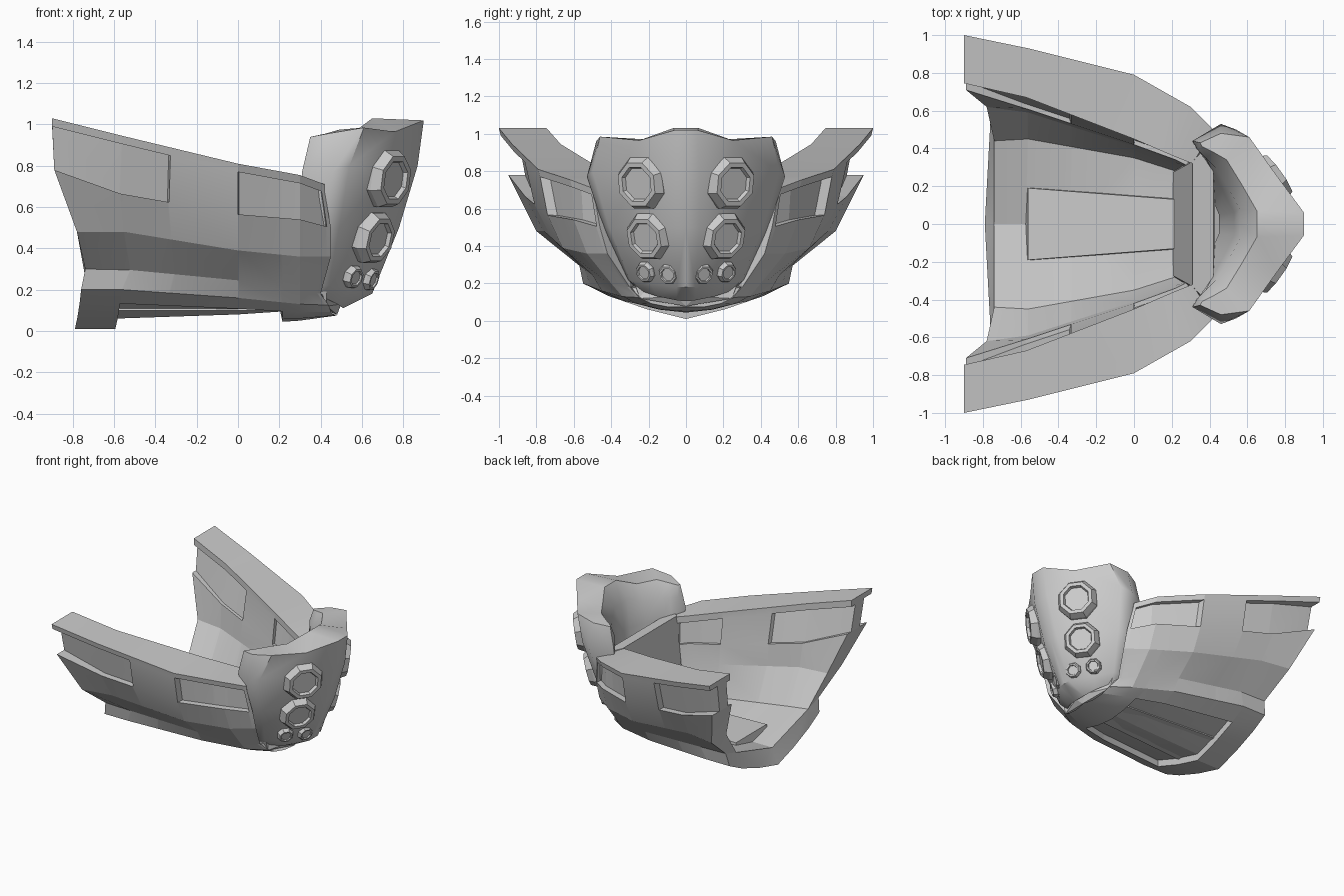
import bpy, bmesh, math
from mathutils import Vector, Matrix

cube = bpy.data.objects.get("Cube")
if cube:
    bpy.data.objects.remove(cube, do_unlink=True)

grey = bpy.data.materials.new("hull grey")
grey.use_nodes = True
colour = (0.6, 0.6, 0.6, 1)
grey.diffuse_color = colour
grey.node_tree.nodes["Principled BSDF"].inputs["Base Color"].default_value = colour


def finish(bm, name, angle=25):
    """Turn a bmesh into a shaded object."""
    bmesh.ops.remove_doubles(bm, verts=bm.verts, dist=0.0005)
    bmesh.ops.recalc_face_normals(bm, faces=bm.faces)
    mesh = bpy.data.meshes.new(name)
    bm.to_mesh(mesh)
    bm.free()
    mesh.materials.append(grey)
    obj = bpy.data.objects.new(name, mesh)
    bpy.context.collection.objects.link(obj)
    bpy.ops.object.select_all(action='DESELECT')
    obj.select_set(True)
    bpy.context.view_layer.objects.active = obj
    bpy.ops.object.shade_smooth_by_angle(angle=math.radians(angle))
    return obj


def mirrored_loft(sections, name, closed, cap_start, cap_end, angle=25):
    """Skin a row of profiles and mirror the skin across the centre plane."""
    bm = bmesh.new()
    rows = [[bm.verts.new(p) for p in section] for section in sections]
    count = len(rows[0])
    for a, b in zip(rows, rows[1:]):
        for i in range(count if closed else count - 1):
            j = (i + 1) % count
            bm.faces.new((a[i], a[j], b[j], b[i]))
    if cap_start:
        bm.faces.new(rows[0])
    if cap_end:
        bm.faces.new(rows[-1])
    bmesh.ops.remove_doubles(bm, verts=bm.verts, dist=0.0005)
    bmesh.ops.triangulate(bm, faces=[f for f in bm.faces if len(f.verts) > 4])
    bmesh.ops.mirror(bm, geom=bm.verts[:] + bm.edges[:] + bm.faces[:],
                     matrix=Matrix(), merge_dist=0.001, axis='Y')
    return finish(bm, name, angle)


def solid_from_points(half_points, name):
    """Convex block from points on one side, repeated on the other."""
    bm = bmesh.new()
    for x, y, z in half_points:
        for side in (-1, 1):
            bm.verts.new((x, y * side, z))
    bmesh.ops.remove_doubles(bm, verts=bm.verts, dist=0.0005)
    bmesh.ops.convex_hull(bm, input=bm.verts)
    return finish(bm, name, 15)


# Lengthwise lines of the hull, each from the rear tip to the front
outer = {
    "rim": [(-.9, 1, 1.03), (-.56, .93, .945), (0, .79, .81), (.3, .62, .755), (.42, .5, .71)],
    "ledge": [(-.89, .95, .78), (-.57, .86, .665), (0, .74, .565), (.3, .6, .54), (.45, .46, .5)],
    "bilge": [(-.78, .8, .48), (-.55, .76, .48), (0, .66, .39), (.3, .53, .36), (.45, .42, .36)],
    "chine": [(-.74, .57, .3), (-.52, .57, .295), (0, .5, .245), (.3, .4, .2), (.4, .3, .18)],
    "bottom": [(-.76, .55, .2), (-.56, .55, .2), (0, .45, .16), (.3, .34, .13), (.44, .25, .125)],
    "keel": [(-.79, 0, .01), (-.59, 0, .01), (0, 0, .03), (.3, 0, .05), (.48, 0, .075)],
}
inner = {
    "rim": [(-.9, .745, 1.03), (-.57, .67, .945), (0, .45, .81), (.22, .355, .76), (.31, .32, .74)],
    "ledge": [(-.89, .71, .78), (-.57, .61, .66), (0, .42, .57), (.22, .34, .55), (.3, .3, .53)],
    "wall": [(-.78, .62, .48), (-.56, .59, .48), (0, .41, .42), (.2, .33, .38), (.3, .29, .38)],
    "floor": [(-.74, .44, .26), (-.56, .45, .23), (0, .35, .19), (.22, .28, .18), (.3, .26, .18)],
    "centre": [(-.74, 0, .13), (-.57, 0, .13), (0, 0, .15), (.22, 0, .15), (.3, 0, .15)],
}


def along(line, u):
    k = min(int(u), len(line) - 2)
    return Vector(line[k]).lerp(Vector(line[k + 1]), u - k)


def hull_section(u, side_recess, bottom_recess):
    """Half profile from the floor centre over the rim to the keel."""
    o = {key: along(line, u) for key, line in outer.items()}
    n = {key: along(line, u) for key, line in inner.items()}
    inward = Vector((0, -side_recess, 0))
    up = Vector((0, 0, bottom_recess))
    drop = Vector((0, 0, -.02))
    lip = o["rim"] + Vector((0, -.01, -.04))
    frame = o["bottom"].lerp(o["keel"], .25) + drop
    belly = o["bottom"].lerp(o["keel"], .62) + drop
    lip_in = n["rim"] + Vector((0, 0, -.05))
    inside = [n["centre"], n["floor"], n["wall"], n["ledge"], n["ledge"] - inward * .5,
              lip_in - inward * .5, lip_in, n["rim"]]
    outside = [o["rim"], lip, lip + inward, o["ledge"] + inward, o["ledge"], o["bilge"],
               o["chine"], o["bottom"], frame, frame + up, belly + up, o["keel"] + up]
    return inside + outside


# Hull shell: position, side panel depth, bottom panel depth
deep, low = .05, .05
stations = [(0, .09, 0), (.98, deep, 0), (1, deep, low), (1.4, deep, low), (1.415, 0, low),
            (2, 0, low), (2.015, deep, low), (2.68, deep, low), (2.72, deep, 0),
            (3, deep, 0), (3.83, deep, 0), (3.87, 0, 0), (4, 0, 0)]
mirrored_loft([hull_section(*s) for s in stations], "hull_shell", False, True, True, 14)

# Raised slab on the floor, sloping wall at the front of the hull, and chin under the head
solid_from_points([(-.58, .2, .1), (-.56, .19, .19), (.22, .13, .2), (.22, .14, .1)], "floor_slab")
solid_from_points([(.2, .27, .13), (.31, .33, .745), (.42, .45, .715), (.43, .25, .13)],
                  "front_bulkhead")
solid_from_points([(.3, .34, .19), (.4, .29, .18), (.43, .25, .12), (.48, 0, .078),
                   (.5, .05, .13), (.3, .2, .15)], "chin")

# Head collar: columns from the nose round to the rear tip of the cheek,
# each running down the outside and back up the inside
nose = [(.9, .06, 1.02), (.87, .07, .8), (.78, .07, .5), (.65, .05, .18), (.51, .05, .11),
        (.45, .05, .2), (.53, .06, .7), (.56, .08, .9), (.65, .07, 1.03)]
columns = [
    nose,
    [(.76, .25, .965), (.73, .25, .78), (.64, .23, .5), (.54, .19, .2), (.48, .15, .13),
     (.42, .12, .2), (.47, .18, .7), (.5, .19, .86), (.57, .21, .97)],
    [(.61, .46, .985), (.54, .5, .8), (.49, .41, .5), (.44, .3, .22), (.42, .24, .16),
     (.4, .18, .2), (.41, .29, .7), (.43, .3, .86), (.49, .34, .975)],
    [(.46, .48, .96), (.46, .53, .77), (.42, .44, .5), (.4, .31, .22), (.4, .24, .16),
     (.38, .2, .2), (.37, .35, .7), (.38, .35, .86), (.42, .38, .955)],
    [(.35, .43, .94), (.31, .44, .77), (.33, .4, .5), (.34, .3, .2), (.34, .24, .16),
     (.34, .22, .2), (.33, .4, .7), (.34, .39, .86), (.36, .41, .94)],
]
centre_column = [(x, 0, z) for x, y, z in nose]
head = mirrored_loft([centre_column] + columns, "head_collar", True, False, True, 40)


def lamp(name, centre, normal, radius, height, sides=8):
    """Bezel with chamfered rim and sunken lens, facing along the normal."""
    profile = [(.92, -height), (1, -.5 * radius), (1, -.3 * radius), (.84, 0), (.66, 0),
               (.6, -.14 * radius)]
    turn = Vector(normal).to_track_quat('Z', 'Y')
    bm = bmesh.new()
    rings = []
    for scale, depth in profile:
        ring = []
        for i in range(sides):
            a = math.tau * (i + .5) / sides
            local = Vector((math.cos(a) * radius * scale, math.sin(a) * radius * scale, depth))
            ring.append(bm.verts.new(Vector(centre) + turn @ local))
        rings.append(ring)
    for a, b in zip(rings, rings[1:]):
        for i in range(sides):
            j = (i + 1) % sides
            bm.faces.new((a[i], a[j], b[j], b[i]))
    bm.faces.new(rings[0])
    bm.faces.new(rings[-1])
    finish(bm, name, 20)


# Four lamps on each side of the face
lamps = {
    "upper_lamp": ((.765, .265, .73), (.8, .57, -.15), .15, .12),
    "middle_lamp": ((.69, .225, .44), (.78, .55, -.25), .135, .13),
    "lower_outer_lamp": ((.575, .23, .255), (.75, .6, -.3), .058, .09),
    "lower_inner_lamp": ((.66, .1, .245), (.85, .42, -.3), .058, .09),
}
for name, (centre, normal, radius, height) in lamps.items():
    for side, word in ((-1, "right"), (1, "left")):
        lamp(word + "_" + name, (centre[0], centre[1] * side, centre[2]),
             (normal[0], normal[1] * side, normal[2]), radius, height)
